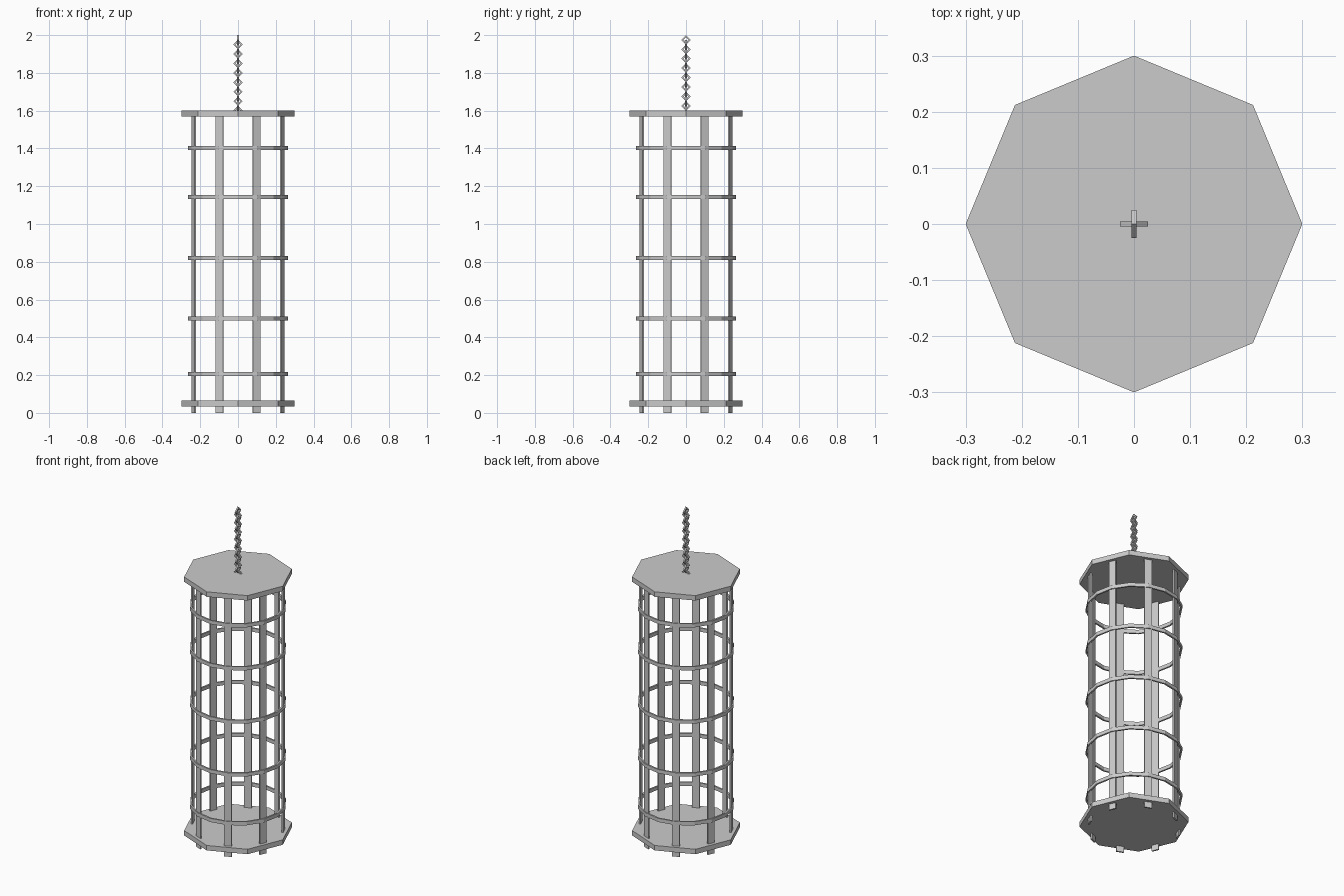
import bpy, bmesh
from math import pi, cos, sin, radians
from mathutils import Matrix

if "Cube" in bpy.data.objects:
    bpy.data.objects.remove(bpy.data.objects["Cube"])


def make_object(name, bm):
    bmesh.ops.recalc_face_normals(bm, faces=bm.faces)
    mesh = bpy.data.meshes.new(name)
    bm.to_mesh(mesh)
    bm.free()
    obj = bpy.data.objects.new(name, mesh)
    bpy.context.collection.objects.link(obj)
    return obj


def add_band(bm, sides, outer, inner, height, matrix):
    """Flat-faced ring with a rectangular section, around local z."""
    loops = []
    for i in range(sides):
        a = 2 * pi * i / sides
        loops.append([bm.verts.new(matrix @ Matrix.Translation((r * cos(a), r * sin(a), z)).translation)
                      for r, z in ((outer, -height / 2), (outer, height / 2),
                                   (inner, height / 2), (inner, -height / 2))])
    for i in range(sides):
        p, q = loops[i], loops[(i + 1) % sides]
        for j in range(4):
            k = (j + 1) % 4
            bm.faces.new((p[j], q[j], q[k], p[k]))


# octagonal floor and roof plates
for name, z in (("floor_plate", 0.05), ("roof_plate", 1.585)):
    bm = bmesh.new()
    bmesh.ops.create_cone(bm, cap_ends=True, segments=8, radius1=0.3, radius2=0.3, depth=0.03)
    # put one corner exactly on the x axis
    v = bm.verts[:][0].co
    if min(abs(v.x), abs(v.y)) > 0.05:
        if abs(abs(v.x) - abs(v.y)) > 0.01:
            bmesh.ops.rotate(bm, verts=bm.verts, matrix=Matrix.Rotation(radians(22.5), 3, 'Z'))
    bmesh.ops.translate(bm, verts=bm.verts, vec=(0, 0, z))
    make_object(name, bm)

# eight flat upright bars, one per plate side
for i in range(8):
    bm = bmesh.new()
    m = (Matrix.Rotation(radians(22.5 + 45 * i), 4, 'Z')
         @ Matrix.Translation((0.254, 0, 0.79))
         @ Matrix.Diagonal((0.009, 0.043, 1.58, 1)))
    bmesh.ops.create_cube(bm, size=1, matrix=m)
    make_object(f"cage_bar_{i + 1}", bm)

# horizontal hoops around the bars
for i, z in enumerate((0.205, 0.5, 0.82, 1.143, 1.403)):
    bm = bmesh.new()
    add_band(bm, 16, 0.266, 0.256, 0.022, Matrix.Translation((0, 0, z)))
    make_object(f"hoop_{i + 1}", bm)

# hanging chain of diamond links, alternately turned
bm = bmesh.new()
for i in range(16):
    m = (Matrix.Translation((0, 0, 1.975 - 0.025 * i))
         @ Matrix.Rotation(pi / 2 * ((i + 1) % 2), 4, 'Z')
         @ Matrix.Rotation(pi / 2, 4, 'X'))
    add_band(bm, 4, 0.025, 0.013, 0.009, m)
make_object("chain", bm)
